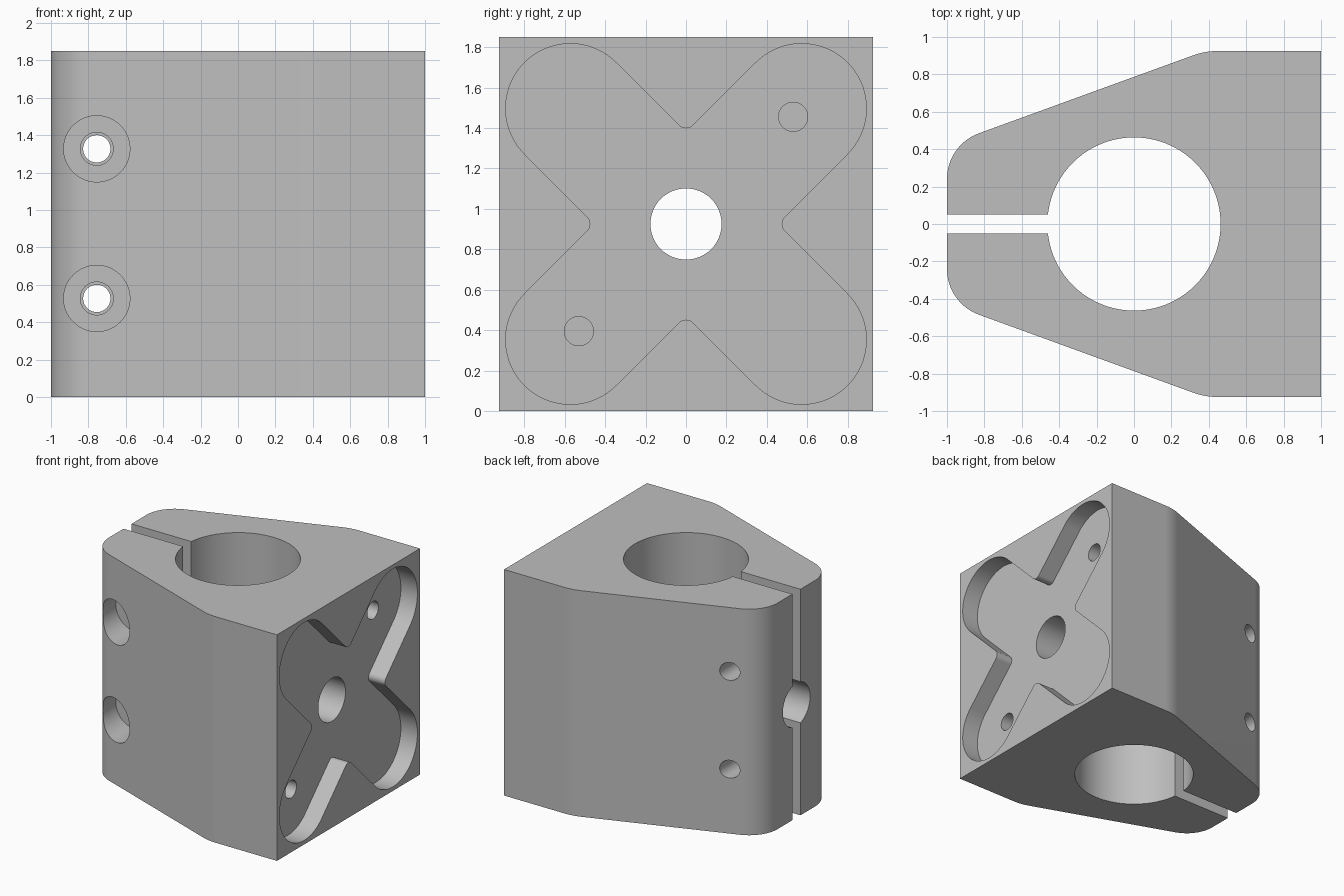
import bpy, bmesh
from math import sin, cos, tan, radians, sqrt
from mathutils import Matrix, Vector

old = bpy.data.objects.get("Cube")
if old:
    bpy.data.objects.remove(old, do_unlink=True)

HEIGHT, HALF_WIDTH, MID = 1.85, 0.925, 0.925
AXES = {"x": Matrix(((0, 0, 1), (1, 0, 0), (0, 1, 0))),    # (u, v, w) -> (w, u, v)
        "y": Matrix(((1, 0, 0), (0, 0, 1), (0, 1, 0))),    # (u, v, w) -> (u, w, v)
        "z": Matrix.Identity(3)}


def arc(cx, cy, r, start, end, steps=24):
    """Points on an arc, angles in degrees."""
    angles = [radians(start + (end - start) * i / steps) for i in range(steps + 1)]
    return [(cx + r * cos(a), cy + r * sin(a)) for a in angles]


def prism(name, outline, axis, low, high):
    """Extrude a flat outline along an axis."""
    bm = bmesh.new()
    base = [bm.verts.new(AXES[axis] @ Vector((u, v, low))) for u, v in outline]
    face = bm.faces.new(base)
    new = bmesh.ops.extrude_face_region(bm, geom=[face])["geom"]
    shift = AXES[axis] @ Vector((0, 0, high - low))
    bmesh.ops.translate(bm, vec=shift, verts=[g for g in new if isinstance(g, bmesh.types.BMVert)])
    bmesh.ops.recalc_face_normals(bm, faces=bm.faces)
    mesh = bpy.data.meshes.new(name)
    bm.to_mesh(mesh)
    bm.free()
    obj = bpy.data.objects.new(name, mesh)
    bpy.context.collection.objects.link(obj)
    return obj


def rod(name, u, v, r, axis, low, high):
    return prism(name, arc(u, v, r, 0, 360, 64)[:-1], axis, low, high)


# Clamp body: tapered half outline, mirrored, with the bore and slit in one loop
TAPER, SHOULDER_R, NOSE_R, SLIT, BORE = 20, 0.4, 0.26, 0.052, 0.463
shoulder_x = 0.38 + SHOULDER_R * tan(radians(TAPER / 2))
nose_y = HALF_WIDTH - 1.38 * tan(radians(TAPER)) - NOSE_R * tan(radians((90 - TAPER) / 2))
back = [(1, HALF_WIDTH)]
back += arc(shoulder_x, HALF_WIDTH - SHOULDER_R, SHOULDER_R, 90, 90 + TAPER, 10)
back += arc(-1 + NOSE_R, nose_y, NOSE_R, 90 + TAPER, 180, 20)
back += [(-1, SLIT)]
slit_x = -sqrt(BORE ** 2 - SLIT ** 2)
gap = 180 - abs(Vector((-1, 0)).angle(Vector((slit_x, SLIT)))) * 180 / 3.14159265
back += arc(0, 0, BORE, gap, 0, 48)
front = [(x, -y) for x, y in reversed(back[:-1])]
body = prism("clamp_body", back + front, "z", 0, HEIGHT)

# Cross-shaped pocket: four round lobes joined by filleted notches
LOBE, REACH, FILLET = 0.32, 0.572, 0.05
notch = LOBE * sqrt(2) + FILLET * sqrt(2)
cross = []
for turn in range(4):
    a = 90 * turn
    d = radians(a + 45)
    cross += arc(REACH * sqrt(2) * cos(d), MID + REACH * sqrt(2) * sin(d), LOBE, a - 45, a + 135, 36)
    n = radians(a + 90)
    cross += arc(notch * cos(n), MID + notch * sin(n), FILLET, a + 315, a + 225, 8)
FLOOR = 0.85
cutters = [prism("cross_pocket", cross, "x", FLOOR, 1.1),
           rod("centre_hole", 0, MID, 0.176, "x", -1.1, 1.1)]

# Blind pin holes in the pocket floor
for side in (-1, 1):
    cutters.append(rod("pin_hole", 0.53 * side, MID + 0.53 * side, 0.072, "x", 0.45, 0.95))

# Clamp screws: counterbore, clearance hole in front, tapped hole behind
for z in (MID - 0.398, MID + 0.402):
    cutters.append(rod("screw_counterbore", -0.755, z, 0.177, "y", -1, -0.25))
    cutters.append(rod("screw_clearance", -0.755, z, 0.088, "y", -0.4, 0))
    cutters.append(rod("screw_tapped_hole", -0.755, z, 0.073, "y", -0.02, 1))

bpy.ops.object.select_all(action="DESELECT")
bpy.context.view_layer.objects.active = body
body.select_set(True)
for cutter in cutters:
    cutter.hide_render = True
    mod = body.modifiers.new("cut", "BOOLEAN")
    mod.operation, mod.solver, mod.object = "DIFFERENCE", "EXACT", cutter
    bpy.ops.object.modifier_apply(modifier=mod.name)
    bpy.data.objects.remove(cutter, do_unlink=True)

# Plain grey finish
grey = bpy.data.materials.new("plain_grey")
grey.use_nodes = True
colour = (0.52, 0.52, 0.52, 1)
grey.diffuse_color = colour
grey.node_tree.nodes["Principled BSDF"].inputs["Base Color"].default_value = colour
body.data.materials.clear()
body.data.materials.append(grey)
for poly in body.data.polygons:
    poly.material_index = 0

# Smooth curved walls, keep machined edges crisp
bpy.ops.object.shade_smooth_by_angle(angle=radians(25))
weighted = body.modifiers.new("flat_faces", "WEIGHTED_NORMAL")
weighted.keep_sharp = True
